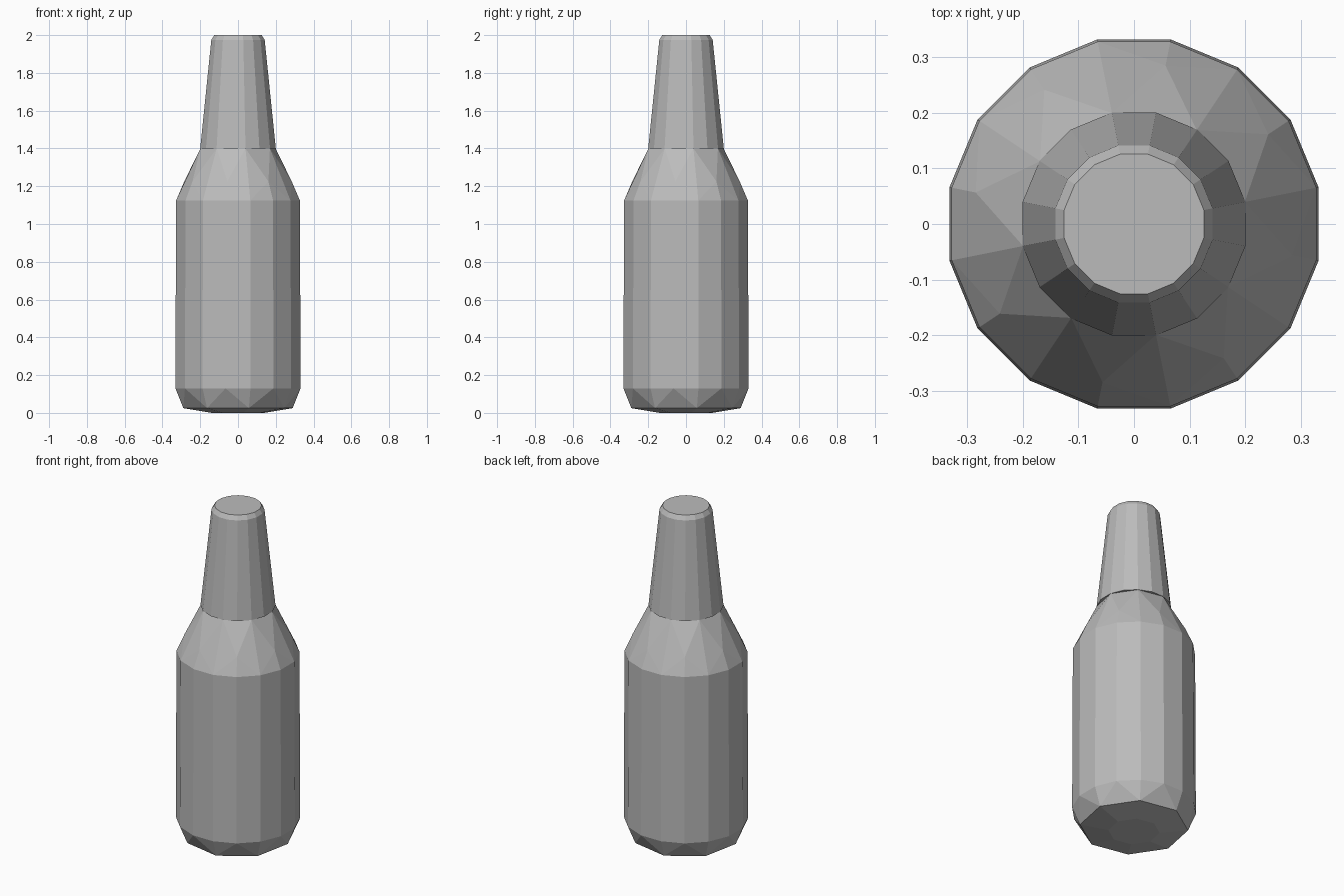
import bpy
import bmesh
from math import cos, sin, pi, radians

default_cube = bpy.data.objects.get("Cube")
if default_cube:
    bpy.data.objects.remove(default_cube, do_unlink=True)

# Single plain grey for the whole bottle
grey = bpy.data.materials.new("bottle grey")
grey.use_nodes = True
colour = (0.5, 0.5, 0.5, 1)
grey.diffuse_color = colour
grey.node_tree.nodes["Principled BSDF"].inputs["Base Color"].default_value = colour


def faceted_shell(name, rings):
    """Wrap rings of (height, radius, sides, turn in sixteenths) in a flat-faced hull."""
    bm = bmesh.new()
    for z, radius, sides, turn in rings:
        for i in range(sides):
            a = 2 * pi * i / sides + turn * pi / 8
            bm.verts.new((radius * cos(a), radius * sin(a), z))
    bmesh.ops.convex_hull(bm, input=bm.verts[:])
    loose = [v for v in bm.verts if not v.link_faces]
    bmesh.ops.delete(bm, geom=loose, context="VERTS")
    bmesh.ops.dissolve_limit(bm, angle_limit=radians(0.5),
                             verts=bm.verts[:], edges=bm.edges[:])
    bmesh.ops.recalc_face_normals(bm, faces=bm.faces[:])
    mesh = bpy.data.meshes.new(name)
    bm.to_mesh(mesh)
    bm.free()
    mesh.materials.append(grey)
    obj = bpy.data.objects.new(name, mesh)
    bpy.context.collection.objects.link(obj)
    return obj


# Body: chamfered base, straight wall, coarse faceted shoulder
faceted_shell("bottle_body", [
    (0.0, 0.14, 8, 0.5),
    (0.025, 0.295, 8, 0.5),
    (0.13, 0.338, 16, 0.5),
    (1.125, 0.334, 16, 0.5),
    (1.225, 0.29, 8, 1.5),
    (1.4, 0.203, 8, 0.5),
])

# Neck: tapered, slightly overhanging the shoulder, with a small rim chamfer
faceted_shell("bottle_neck", [
    (1.4, 0.204, 16, 0.5),
    (1.975, 0.144, 16, 0.5),
    (2.0, 0.128, 16, 0.5),
])
